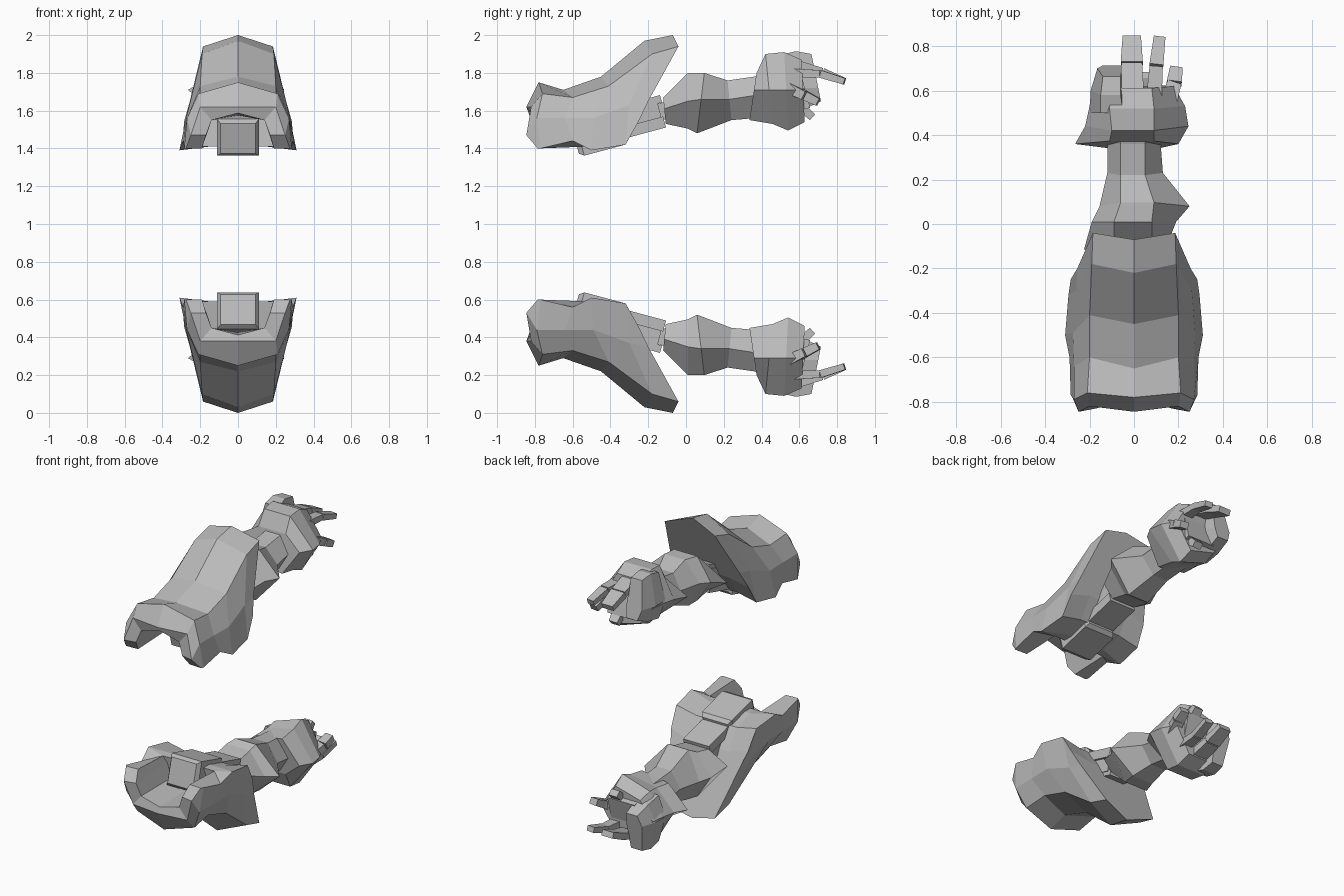
import bpy, bmesh, math
from mathutils import Vector, Matrix

if "Cube" in bpy.data.objects:
    bpy.data.objects.remove(bpy.data.objects["Cube"])

grey = bpy.data.materials.new("plain grey")
grey.diffuse_color = (0.50, 0.50, 0.50, 1)
grey.use_nodes = True
grey.node_tree.nodes["Principled BSDF"].inputs["Base Color"].default_value = grey.diffuse_color


def finish(name, bm):
    """Make an object that repeats itself below the plane z = 1."""
    bmesh.ops.recalc_face_normals(bm, faces=bm.faces)
    bmesh.ops.translate(bm, verts=bm.verts, vec=(0, 0, -1))
    me = bpy.data.meshes.new(name)
    bm.to_mesh(me)
    bm.free()
    me.materials.append(grey)
    ob = bpy.data.objects.new(name, me)
    ob.location.z = 1
    bpy.context.collection.objects.link(ob)
    m = ob.modifiers.new("second arm", 'MIRROR')
    m.use_axis = (False, False, True)
    m.use_mirror_merge = False
    return ob


def loft(name, sections):
    """Sections: y, left, right, bottom left, bottom right, top, side height, cap start, cap end, lean."""
    bm = bmesh.new()
    rings = []
    for y, l, r, bl, br, t, mid, c0, c1, lean in sections:
        pts = [(l, mid), (c0, t), (c1, t), (r, mid), (c1, br), (c0, bl)]
        rings.append([bm.verts.new((x, y + lean * (z - mid), z)) for x, z in pts])
    for a, b in zip(rings, rings[1:]):
        for i in range(6):
            j = (i + 1) % 6
            bm.faces.new((a[i], a[j], b[j], b[i]))
    bm.faces.new(rings[0])
    bm.faces.new(rings[-1])
    return finish(name, bm)


def block(name, center, size, tilt, bevel=0.0):
    bm = bmesh.new()
    bmesh.ops.create_cube(bm, size=1)
    bmesh.ops.scale(bm, verts=bm.verts, vec=size)
    bm.normal_update()
    if bevel:
        # chamfer around the front and back faces
        for f in [f for f in bm.faces if abs(f.normal.y) > 0.9]:
            s = 1 if f.normal.y > 0 else -1
            bmesh.ops.inset_region(bm, faces=[f], thickness=bevel)
            bmesh.ops.translate(bm, verts=f.verts, vec=(0, s * bevel, 0))
    bm.transform(Matrix.Translation(center) @ Matrix.Rotation(math.radians(tilt), 4, 'X'))
    return finish(name, bm)


def finger(name, path, w, h):
    """Separate tapered segments along a bent path."""
    bm = bmesh.new()
    pts = [Vector(p) for p in path]
    for k, (a, b) in enumerate(zip(pts, pts[1:])):
        d = (b - a).normalized()
        side = d.cross(Vector((0, 0, 1))).normalized()
        up = side.cross(d)
        ends = []
        for p, s in ((a + d * 0.004 * k, 1 - 0.1 * k), (b, 0.85 - 0.1 * k)):
            ends.append([bm.verts.new(p + side * i * w * s / 2 + up * j * h * s / 2)
                         for i, j in ((-1, -1), (1, -1), (1, 1), (-1, 1))])
        for i in range(4):
            j = (i + 1) % 4
            bm.faces.new((ends[0][i], ends[0][j], ends[1][j], ends[1][i]))
        bm.faces.new(ends[0])
        bm.faces.new(ends[1])
    return finish(name, bm)


# Shoulder guard: rows of half profiles (ridge, shoulder, side, lower edge)
rows = [
    [(0, -.50, 1.575), (.14, -.50, 1.55), (.17, -.50, 1.46), (.19, -.52, 1.41)],  # inner arch
    [(0, -.82, 1.587), (.14, -.82, 1.55), (.17, -.83, 1.47), (.19, -.78, 1.40)],  # arch edge
    [(0, -.845, 1.62), (.20, -.82, 1.62), (.25, -.845, 1.47), (.275, -.785, 1.40)],
    [(0, -.78, 1.75), (.21, -.76, 1.69), (.27, -.79, 1.56), (.285, -.77, 1.40)],
    [(0, -.65, 1.71), (.20, -.60, 1.67), (.27, -.64, 1.56), (.29, -.60, 1.44)],
    [(0, -.45, 1.78), (.20, -.41, 1.73), (.275, -.49, 1.56), (.31, -.50, 1.39)],
    [(0, -.22, 1.97), (.19, -.18, 1.90), (.26, -.30, 1.63), (.295, -.32, 1.42)],
    [(0, -.07, 2.00), (.185, -.04, 1.94), (.255, -.20, 1.65), (.285, -.25, 1.545)],
]
bm = bmesh.new()
grid = [[bm.verts.new((-x, y, z)) for x, y, z in reversed(r[1:])] +
        [bm.verts.new(p) for p in r] for r in rows]
for a, b in zip(grid, grid[1:]):
    for i in range(6):
        bm.faces.new((a[i], a[i + 1], b[i + 1], b[i]))
bm.faces.new(grid[0])
for e in (0, 6):
    bm.faces.new([grid[k][e] for k in range(5)])

# Underside of the guard with a shallow channel for the blocks
channel = [(.15, -.50, 1.41), (.15, -.46, 1.41), (.15, -.32, 1.45), (.15, -.235, 1.58)]
pairs = [[bm.verts.new((s * x, y, z)) for s in (-1, 1)] for x, y, z in channel]
under = [[grid[k][0], grid[k][6]] for k in (0, 5, 6, 7)]
for k in range(3):
    (a, b), (c, d) = under[k], under[k + 1]
    (p, q), (r, s) = pairs[k], pairs[k + 1]
    for f in ((a, c, r, p), (p, r, s, q), (q, s, d, b)):
        bm.faces.new(f)
for e in (0, 6):
    bm.faces.new((grid[0][e], grid[4][e], grid[5][e]))
bm.faces.new((under[0][0], pairs[0][0], pairs[0][1], under[0][1]))
bm.faces.new(grid[7] + [pairs[3][1], pairs[3][0]])
finish("shoulder_guard", bm)

# Blocks under the guard
block("socket_block", (0, -.458, 1.487), (.22, .22, .20), 15, .025)
block("link_block", (0, -.225, 1.57), (.16, .18, .12), 15)
block("link_lower_plate", (0, -.215, 1.513), (.19, .21, .06), 15)
block("link_upper_plate", (0, -.20, 1.645), (.15, .14, .04), 15)
block("joint_block", (0, -.13, 1.595), (.11, .10, .09), 15)

# Upper arm, elbow and wrist
loft("arm", [
    (-.115, -.225, .14, 1.53, 1.53, 1.67, 1.61, -.09, .08, -.1),
    (.01, -.19, .19, 1.505, 1.505, 1.80, 1.65, -.09, .08, .0),
    (.08, -.155, .25, 1.48, 1.48, 1.80, 1.66, -.06, .09, .12),
    (.23, -.12, .13, 1.55, 1.55, 1.76, 1.66, -.06, .05, -.1),
    (.36, -.12, .12, 1.56, 1.56, 1.78, 1.68, -.06, .05, .0),
    (.48, -.13, .13, 1.57, 1.56, 1.82, 1.70, -.06, .05, .0),
])

# Flared glove with its longer outer side
loft("glove", [
    (.36, -.265, .20, 1.58, 1.55, 1.80, 1.71, -.11, .09, .15),
    (.44, -.22, .245, 1.57, 1.53, 1.90, 1.71, -.10, .09, -.1),
    (.53, -.20, .23, 1.56, 1.495, 1.91, 1.71, -.11, .09, -.05),
    (.62, -.19, .18, 1.59, 1.54, 1.87, 1.71, -.10, .08, -.05),
])
loft("glove_outer_side", [
    (.50, -.20, -.02, 1.59, 1.58, 1.895, 1.72, -.15, -.05, .0),
    (.60, -.195, -.03, 1.61, 1.60, 1.915, 1.72, -.15, -.06, -.1),
    (.70, -.165, -.05, 1.65, 1.65, 1.90, 1.72, -.14, -.06, -.2),
])
block("palm", (.02, .57, 1.67), (.20, .14, .15), 15)

# Fingers and thumb
finger("first_finger", [(-.01, .58, 1.845), (-.01, .72, 1.805), (-.01, .84, 1.755)], .11, .05)
finger("second_finger", [(.09, .57, 1.80), (.10, .71, 1.795), (.115, .84, 1.755)], .07, .045)
finger("third_finger", [(.155, .55, 1.72), (.18, .63, 1.68), (.19, .70, 1.645)], .075, .055)
finger("thumb", [(.06, .54, 1.68), (.06, .61, 1.62), (.06, .67, 1.565)], .08, .055)
